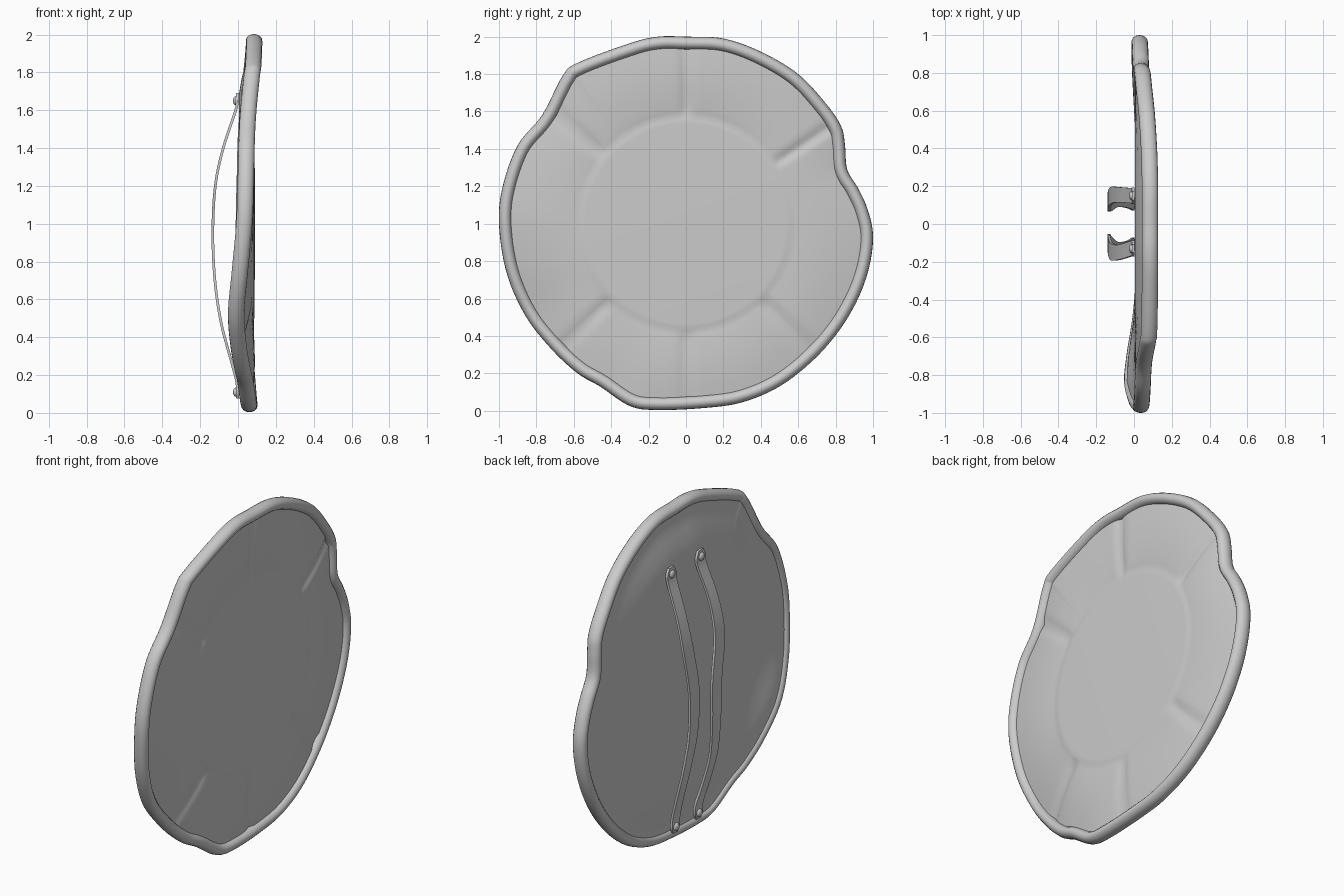
import bpy, bmesh, math
from mathutils import Vector

if "Cube" in bpy.data.objects:
    bpy.data.objects.remove(bpy.data.objects["Cube"])

N = 192


def spline(pts, count, closed):
    """Sample a Catmull-Rom spline through tuples of any size."""
    n = len(pts)
    spans = n if closed else n - 1
    pick = (lambda i: pts[i % n]) if closed else (lambda i: pts[max(0, min(n - 1, i))])
    out = []
    for k in range(count):
        u = k * spans / (count if closed else count - 1)
        i = min(int(u), spans - 1)
        t = u - i
        out.append([0.5 * (2 * b + (c - a) * t + (2 * a - 5 * b + 4 * c - d) * t * t
                           + (3 * b - a - 3 * c + d) * t ** 3)
                    for a, b, c, d in zip(pick(i - 1), pick(i), pick(i + 1), pick(i + 2))])
    return out


def skin(name, rings, closed_path=False, closed_ring=True, caps=False, angle=40):
    """Join successive rings of points into a surface."""
    bm = bmesh.new()
    rows = [[bm.verts.new(p) for p in r] for r in rings]
    pairs = list(zip(rows, rows[1:])) + ([(rows[-1], rows[0])] if closed_path else [])
    for a, b in pairs:
        m = len(a)
        for j in range(m if closed_ring else m - 1):
            k = (j + 1) % m
            bm.faces.new((a[j], a[k], b[k], b[j]))
    if caps:
        bm.faces.new(rows[0])
        bm.faces.new(rows[-1])
    bmesh.ops.remove_doubles(bm, verts=bm.verts, dist=1e-5)
    bmesh.ops.recalc_face_normals(bm, faces=bm.faces)
    me = bpy.data.meshes.new(name)
    bm.to_mesh(me)
    bm.free()
    ob = bpy.data.objects.new(name, me)
    bpy.context.collection.objects.link(ob)
    smooth(ob, angle)
    return ob


def smooth(ob, angle):
    bpy.ops.object.select_all(action='DESELECT')
    ob.select_set(True)
    bpy.context.view_layer.objects.active = ob
    bpy.ops.object.shade_smooth_by_angle(angle=math.radians(angle))


def step(a, b, t):
    t = max(0, min(1, (t - a) / (b - a)))
    return t * t * (3 - 2 * t)


# Dented outline: y, z of the outer edge and x of the rim centre
outline = [(0, 2.0, .085), (.2, 1.99, .085), (.4, 1.92, .08), (.6, 1.8, .068),
           (.75, 1.64, .053), (.83, 1.52, .045), (.85, 1.42, .04), (.862, 1.29, .037),
           (.92, 1.19, .034), (.97, 1.08, .032), (1.0, .94, .03), (.98, .77, .03),
           (.92, .6, .03), (.82, .43, .033), (.68, .27, .04), (.5, .13, .05),
           (.3, .045, .057), (.1, .015, .06), (-.15, .004, .06), (-.3, .025, .055),
           (-.46, .13, .04), (-.58, .2, .025), (-.72, .33, .003), (-.86, .51, -.01),
           (-.96, .74, .01), (-1.0, 1.0, .033), (-.98, 1.2, .04), (-.9, 1.42, .045),
           (-.77, 1.58, .052), (-.66, 1.79, .072), (-.58, 1.86, .08),
           (-.3, 1.965, .085), (-.15, 2.0, .085)]
edge = spline(outline, N, True)
centre, normals = [], []
for i, (y, z, x) in enumerate(edge):
    a, b = edge[i - 1], edge[(i + 1) % N]
    t = Vector((0, b[0] - a[0], b[1] - a[1])).normalized()
    n = Vector((0, -t.z, t.y))          # outward, the outline runs clockwise
    normals.append(n)
    centre.append(Vector((x, y, z)) - n * .034)

# Rolled rim
rim = []
for c, n in zip(centre, normals):
    rim.append([c + n * (.034 * math.cos(q)) + Vector((.043 * math.sin(q), 0, 0))
                for q in [k * math.tau / 16 for k in range(16)]])
skin("rim", rim, closed_path=True)

# Panel: front with flat middle disc and radial creases, plus the flatter back
creases = [math.radians(d) for d in (34, 90, 140, 225, 270, 315)]
R = .555
front_steps = [0, .25, .5, .75, .96, 1, 1.03]
rings = []
for s in front_steps:
    ring = []
    for c in centre:
        a = math.atan2(c.z - 1, c.y)
        ring.append((.09 - .005 * s * s - (.004 if s > 1 else 0),
                     R * s * math.cos(a), 1 + R * s * math.sin(a)))
    rings.append(ring)
for s in (.1, .2, .35, .5, .65, .8, .92, 1):
    ring = []
    for c in centre:
        a = math.atan2(c.z - 1, c.y)
        r = R + (math.hypot(c.y, c.z - 1) - R) * s
        dist = min(abs((a - q + math.pi) % math.tau - math.pi) for q in creases)
        groove = .014 * math.exp(-(dist * r / .028) ** 2) * step(0, .15, s)
        x = .081 + (c.x + .012 - .081) * s + .012 * math.sin(math.pi * s) - groove
        ring.append((x, r * math.cos(a), 1 + r * math.sin(a)))
    rings.append(ring)
for s in (1, .97, .94, .9, .86, .8, .7, .5, .25, 0):
    rings.append([(.004 + (c.x - .028 - .004) * step(.7, .97, s), c.y * s, 1 + (c.z - 1) * s)
                  for c in centre])
skin("shield_panel", rings, angle=60)

# Arm straps with riveted ends: x, z, half width shared, y given per strap
profile = [(-.004, 1.69, .022), (-.006, 1.65, .042), (-.012, 1.6, .04), (-.078, 1.4, .04),
           (-.12, 1.2, .045), (-.133, .95, .045), (-.122, .7, .04), (-.09, .48, .035),
           (-.04, .29, .034), (-.008, .17, .036), (-.004, .11, .036), (-.002, .075, .02)]
sways = {"left": (.15, .15, .15, .155, .15, .115, .11, .125, .12, .11, .11, .11),
         "right": (-.13, -.13, -.13, -.15, -.145, -.1, -.11, -.13, -.125, -.11, -.11, -.11)}
for side, sway in sways.items():
    path = spline([p + (y,) for p, y in zip(profile, sway)], 60, False)
    sections = []
    for i, (x, z, w, y) in enumerate(path):
        a, b = path[max(0, i - 1)], path[min(59, i + 1)]
        t = Vector((b[0] - a[0], 0, b[1] - a[1])).normalized()
        n = Vector((-t.z, 0, t.x)) * .007
        v, p = Vector((0, w, 0)), Vector((x, y, z))
        sections.append([p + v + n, p - v + n, p - v - n, p + v - n])
    skin(side + "_strap", sections, caps=True)
    for tag, z, y in (("upper", 1.65, sway[0]), ("lower", .11, sway[-1])):
        bpy.ops.mesh.primitive_uv_sphere_add(segments=16, ring_count=8, radius=.024,
                                             location=(-.012, y, z))
        rivet = bpy.context.object
        rivet.name = f"{side}_{tag}_rivet"
        rivet.scale.x = .6
        smooth(rivet, 60)
